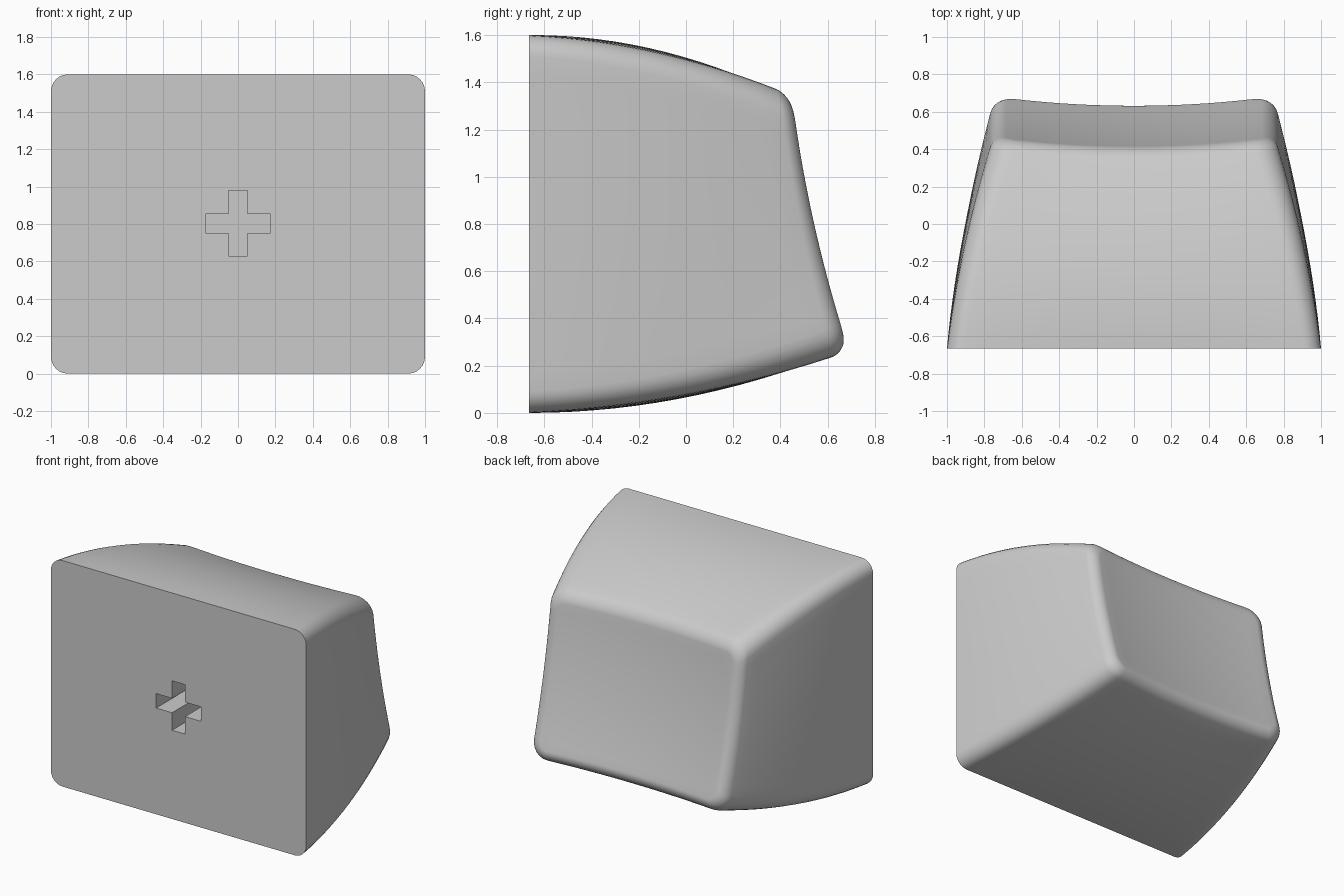
import bpy
import bmesh
import math
from mathutils import Vector

if "Cube" in bpy.data.objects:
    bpy.data.objects.remove(bpy.data.objects["Cube"], do_unlink=True)

FRONT = -0.665         # flat base plane
EDGE, ARC = 16, 6      # divisions per straight side and per corner
RIM_X, RIM_Z, RIM_MID = 0.75, 0.545, 0.803
FILLET = 0.065
BOW_X, BOW_Z = 0.035, 0.065   # how far the walls swell halfway up
CORNER_SHARE = 0.78           # part of the swelling that reaches the corners

grey = bpy.data.materials.new("light grey plastic")
grey.use_nodes = True
colour = (0.6, 0.6, 0.6, 1)
grey.diffuse_color = colour
grey.node_tree.nodes["Principled BSDF"].inputs["Base Color"].default_value = colour


def outline(hx, hz, r, bulge_x=0, bulge_z=0):
    """Rounded rectangle with bowed sides, as (x, z) vectors."""
    pts = []
    for q in range(4):
        a = q * math.pi / 2
        n = Vector((math.cos(a), math.sin(a)))
        t = Vector((-n.y, n.x))
        hn, ht, bulge = (hx, hz, bulge_x) if q % 2 == 0 else (hz, hx, bulge_z)
        for i in range(EDGE + 1):
            e = 2 * i / EDGE - 1
            pts.append(n * (hn + bulge * (1 - e * e)) + t * e * (ht - r))
        for i in range(1, ARC):
            b = i / ARC * math.pi / 2
            pts.append(n * (hn - r + r * math.cos(b)) + t * (ht - r + r * math.sin(b)))
    return pts


def dish(x, z):
    """Tilted, scooped touch surface: y at a given x and z offset."""
    u, v = x / RIM_X, z / RIM_Z
    return 0.55 - 0.122 * v + 0.028 * v * v - 0.05 * (1 - u * u)


def on_dish(pts):
    return [Vector((p.x, dish(p.x, p.y), p.y + RIM_MID)) for p in pts]


rim = on_dish(outline(RIM_X, RIM_Z, 0.12))


def wall(t):
    """Body section, from the flat base (t=0) to the sharp rim (t=1)."""
    mix = lambda a, b: a + (b - a) * t
    bow = 4 * t * (1 - t)
    corner, middle = bow * CORNER_SHARE, bow * (1 - CORNER_SHARE)
    sec = outline(mix(1, RIM_X) + BOW_X * corner, mix(0.8, RIM_Z) + BOW_Z * corner,
                  mix(0.09, 0.12), BOW_X * middle, BOW_Z * middle)
    return [Vector((p.x, mix(FRONT, r.y), p.y + mix(0.8, RIM_MID))) for p, r in zip(sec, rim)]


# Side walls
last = 1 - FILLET / 1.2
rings = [wall(last * i / 14) for i in range(15)]

# Rounded rim between wall and dish
inner = outline(RIM_X - FILLET, RIM_Z - FILLET, 0.06)
start, end = rings[-1], on_dish(inner)
for i in range(1, 8):
    s = i / 8
    wa, wb, wc = (1 - s) ** 2, 1.414 * s * (1 - s), s * s
    rings.append([(a * wa + b * wb + c * wc) / (wa + wb + wc)
                  for a, b, c in zip(start, rim, end)])

# Dished touch surface
rings += [on_dish([p * (1 - i / 10) for p in inner]) for i in range(10)]

bm = bmesh.new()


def skin(loops):
    for a, b in zip(loops, loops[1:]):
        for i in range(len(a)):
            j = (i + 1) % len(a)
            bm.faces.new((a[i], a[j], b[j], b[i]))


loops = [[bm.verts.new(p) for p in ring] for ring in rings]
skin(loops)
centre = bm.verts.new((0, dish(0, 0), RIM_MID))
for i, v in enumerate(loops[-1]):
    bm.faces.new((v, loops[-1][(i + 1) % len(loops[-1])], centre))

# Cross-shaped stem socket
LONG, THIN, DEPTH = 0.175, 0.051, 0.35
quarter = [Vector((LONG, -THIN)), Vector((LONG, THIN)), Vector((THIN, THIN))]
cross = []
for q in range(4):
    c, s = round(math.cos(q * math.pi / 2)), round(math.sin(q * math.pi / 2))
    cross += [Vector((c * p.x - s * p.y, s * p.x + c * p.y)) for p in quarter]
socket = [[bm.verts.new((p.x, y, p.y + 0.803)) for p in cross] for y in (FRONT, FRONT + DEPTH)]
skin(socket)
bm.faces.new(socket[1])

# Flat base around the socket
base_verts = set(loops[0]) | set(socket[0])
base_edges = [e for e in bm.edges if e.is_boundary and set(e.verts) <= base_verts]
bmesh.ops.triangle_fill(bm, edges=base_edges, use_beauty=True)
bmesh.ops.recalc_face_normals(bm, faces=bm.faces)

mesh = bpy.data.meshes.new("keycap_body")
bm.to_mesh(mesh)
bm.free()
mesh.materials.append(grey)
body = bpy.data.objects.new("keycap_body", mesh)
bpy.context.collection.objects.link(body)

bpy.ops.object.select_all(action="DESELECT")
body.select_set(True)
bpy.context.view_layer.objects.active = body
bpy.ops.object.shade_smooth_by_angle(angle=math.radians(35))
